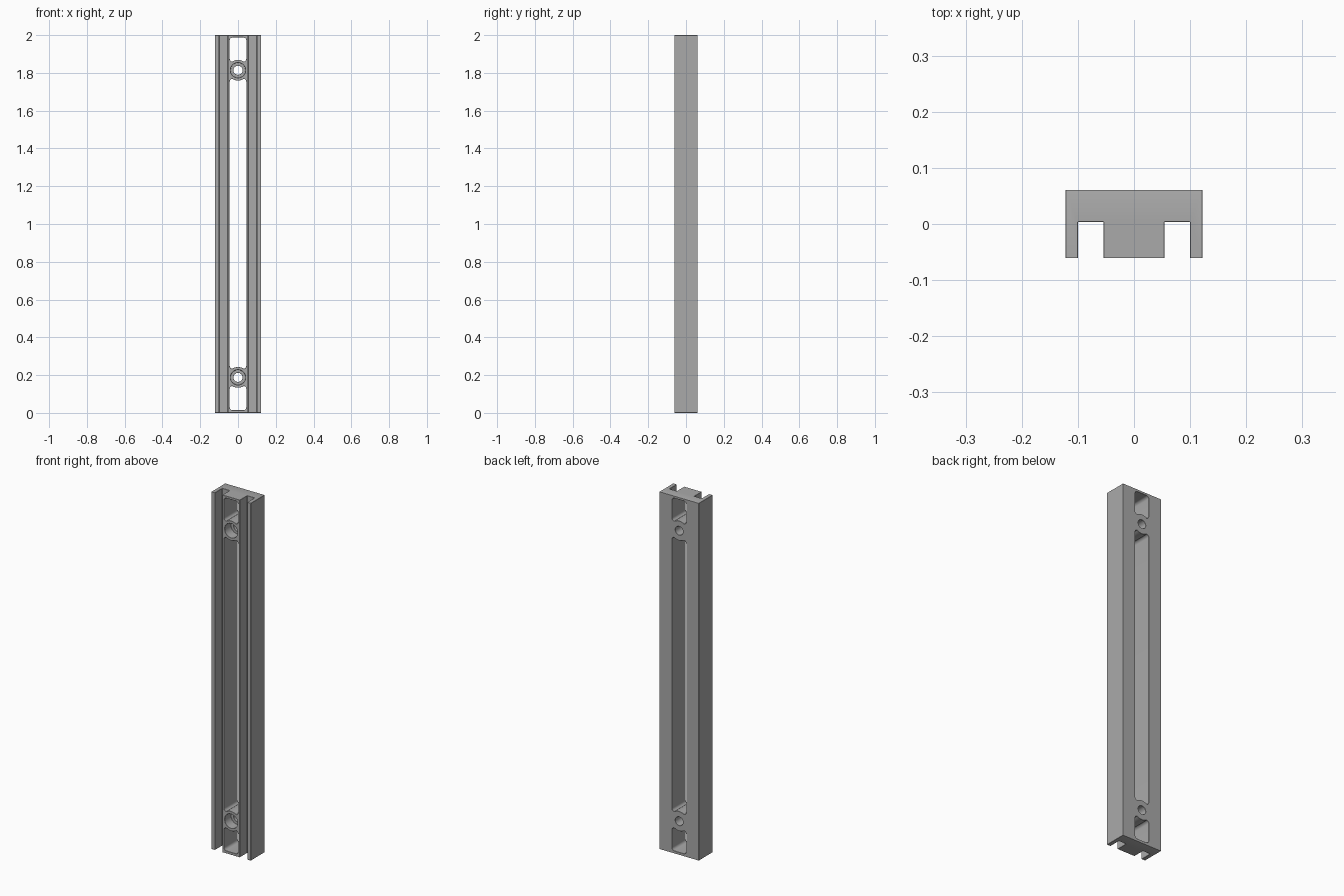
import bpy, bmesh, math

HEIGHT, HALF_W, HALF_D = 2.0, 0.122, 0.061
SCREW_Z = (0.188, 1.814)

if "Cube" in bpy.data.objects:
    bpy.data.objects.remove(bpy.data.objects["Cube"])

grey = bpy.data.materials.new("plain_grey")
grey.use_nodes = True
grey.diffuse_color = (0.4, 0.4, 0.4, 1)
grey.node_tree.nodes["Principled BSDF"].inputs["Base Color"].default_value = (0.4, 0.4, 0.4, 1)


def prism(name, points, offset):
    """Extrude a closed outline of 3D points along an offset."""
    bm = bmesh.new()
    face = bm.faces.new([bm.verts.new(p) for p in points])
    out = bmesh.ops.extrude_face_region(bm, geom=[face])
    bmesh.ops.translate(bm, vec=offset, verts=[g for g in out["geom"] if isinstance(g, bmesh.types.BMVert)])
    bmesh.ops.recalc_face_normals(bm, faces=bm.faces)
    mesh = bpy.data.meshes.new(name)
    bm.to_mesh(mesh)
    bm.free()
    mesh.materials.append(grey)
    obj = bpy.data.objects.new(name, mesh)
    bpy.context.collection.objects.link(obj)
    return obj


def apply(obj, kind, **settings):
    mod = obj.modifiers.new(kind.title(), kind)
    for key, value in settings.items():
        setattr(mod, key, value)
    bpy.ops.object.select_all(action='DESELECT')
    obj.select_set(True)
    bpy.context.view_layer.objects.active = obj
    bpy.ops.object.modifier_apply(modifier=mod.name)


def cut(obj, cutter):
    cutter.hide_render = True
    apply(obj, 'BOOLEAN', object=cutter, operation='DIFFERENCE', solver='EXACT')
    bpy.data.objects.remove(cutter)


def cylinder(name, radius, z, y0, y1, sides=32):
    turns = [2 * math.pi * i / sides for i in range(sides)]
    return prism(name, [(radius * math.cos(a), y0, z + radius * math.sin(a)) for a in turns], (0, y1 - y0, 0))


def window(z0, z1, half=0.044, r=0.016):
    """Rounded slot cutter whose ends curve around the screw bosses."""
    points = []
    corners = ((half - r, z1 - r), (r - half, z1 - r), (r - half, z0 + r), (half - r, z0 + r))
    for quarter, (cx, cz) in enumerate(corners):
        for step in range(6):
            a = math.pi / 2 * (quarter + step / 5)
            points.append((cx + r * math.cos(a), -0.1, cz + r * math.sin(a)))
    cutter = prism("window_cutter", points, (0, 0.2, 0))
    for z in SCREW_Z:
        cut(cutter, cylinder("boss_keep", 0.055, z, -0.2, 0.2))
    return cutter


# Rail body: grooved cross-section run up the full height
right_half = [(HALF_W, HALF_D), (HALF_W, -HALF_D), (0.1, -HALF_D),
              (0.1, 0.004), (0.054, 0.004), (0.054, -HALF_D)]
outline = right_half + [(-x, y) for x, y in reversed(right_half)]
rail = prism("slotted_rail", [(x, y, 0) for x, y in outline], (0, 0, HEIGHT))

# Long central slot and the short end windows
for z0, z1 in ((0.014, 0.143), (0.233, 1.769), (1.859, 1.988)):
    cut(rail, window(z0, z1))

# Counterbored screw holes
for z in SCREW_Z:
    cut(rail, cylinder("counterbore", 0.04, z, -0.1, -0.005))
    cut(rail, cylinder("screw_hole", 0.024, z, -0.1, 0.1))

# Small eased edges all round
apply(rail, 'BEVEL', width=0.003, segments=1, limit_method='ANGLE', angle_limit=math.radians(50))
bpy.ops.object.shade_smooth_by_angle(angle=math.radians(30))
